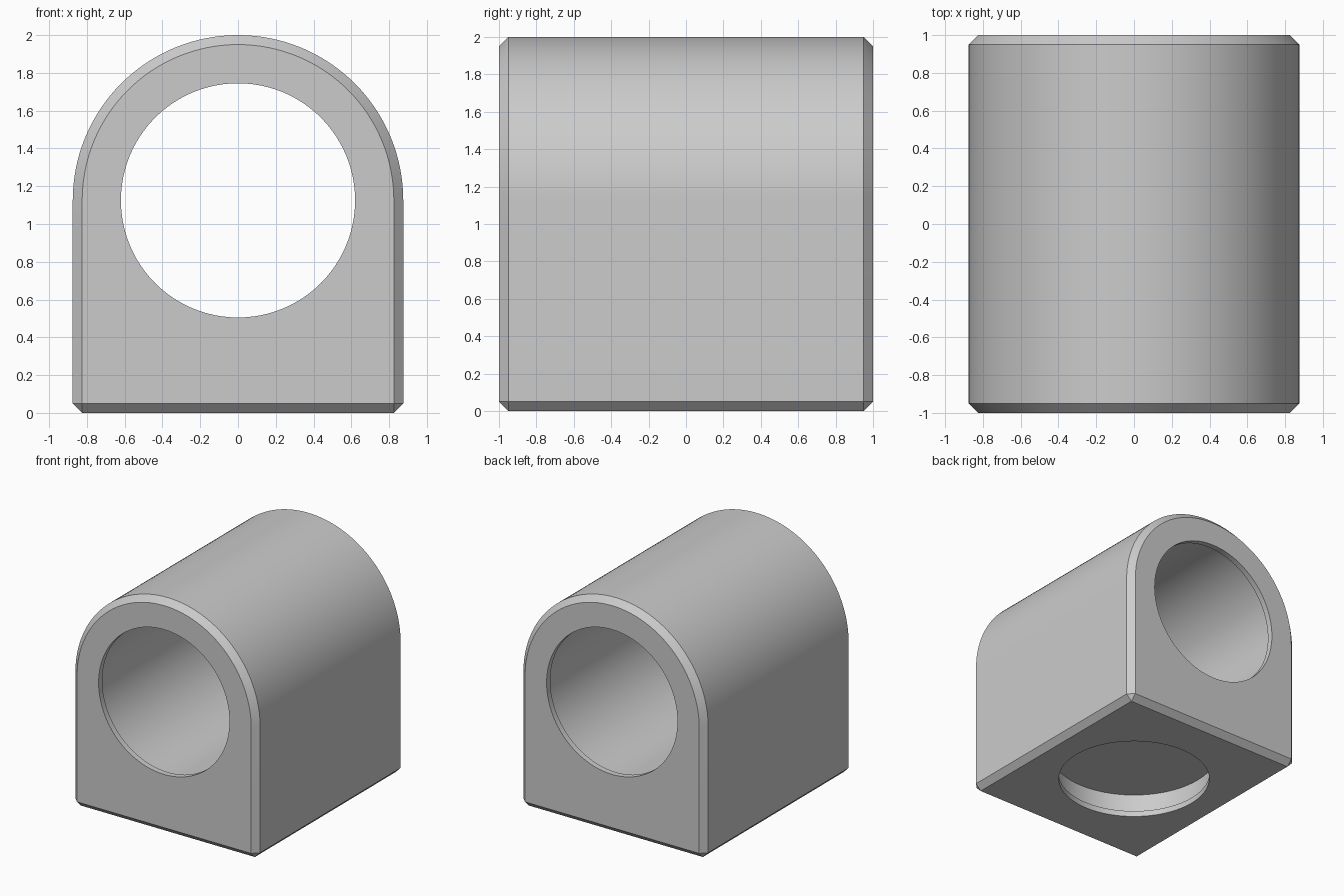
import bpy, bmesh, math
from mathutils import Matrix

cube = bpy.data.objects.get("Cube")
if cube:
    bpy.data.objects.remove(cube, do_unlink=True)

HALF_W, HALF_D, AXIS_Z = 0.875, 1.0, 1.125
CHAMFER, LIP = 0.05, 0.05
BORE_RIM, POCKET_RIM, INNER_R = 0.62, 0.61, 0.67
POCKET_TOP = 0.235

grey = bpy.data.materials.new("light_grey")
grey.use_nodes = True
colour = (0.6, 0.6, 0.6, 1)
grey.diffuse_color = colour
grey.node_tree.nodes["Principled BSDF"].inputs["Base Color"].default_value = colour


def make_object(name, bm):
    bmesh.ops.recalc_face_normals(bm, faces=bm.faces)
    mesh = bpy.data.meshes.new(name)
    bm.to_mesh(mesh)
    bm.free()
    mesh.materials.append(grey)
    obj = bpy.data.objects.new(name, mesh)
    bpy.context.collection.objects.link(obj)
    return obj


def turned_cutter(name, profile, matrix):
    """Revolve a (radius, height) profile around z, then place it."""
    bm = bmesh.new()
    verts = [bm.verts.new((r, 0, z)) for r, z in profile]
    edges = [bm.edges.new(pair) for pair in zip(verts, verts[1:])]
    bmesh.ops.spin(bm, geom=verts + edges, cent=(0, 0, 0), axis=(0, 0, 1),
                   angle=2 * math.pi, steps=96, use_merge=True)
    bmesh.ops.remove_doubles(bm, verts=bm.verts, dist=0.0001)
    bmesh.ops.transform(bm, matrix=matrix, verts=bm.verts)
    obj = make_object(name, bm)
    obj.hide_render = True
    return obj


# Arched block: flat base, straight sides and a half-round top
bm = bmesh.new()
steps = 64
outline = [(-HALF_W, 0), (HALF_W, 0)]
for i in range(steps + 1):
    a = math.pi * i / steps
    outline.append((HALF_W * math.cos(a), AXIS_Z + HALF_W * math.sin(a)))
face = bm.faces.new([bm.verts.new((x, -HALF_D, z)) for x, z in outline])
moved = bmesh.ops.extrude_face_region(bm, geom=[face])["geom"]
bmesh.ops.translate(bm, vec=(0, 2 * HALF_D, 0),
                    verts=[v for v in moved if isinstance(v, bmesh.types.BMVert)])
block = make_object("arched_block", bm)

# Chamfer on every outer edge
bevel = block.modifiers.new("chamfer", "BEVEL")
bevel.width = CHAMFER
bevel.segments = 1
bevel.limit_method = "ANGLE"
bevel.angle_limit = math.radians(30)

# Through bore and base pocket, each slightly wider behind a thin rim
out, step = HALF_D + 0.2, HALF_D - LIP
bore = [(0, -out), (BORE_RIM, -out), (BORE_RIM, -step), (INNER_R, -step),
        (INNER_R, step), (BORE_RIM, step), (BORE_RIM, out), (0, out)]
pocket = [(0, -0.2), (POCKET_RIM, -0.2), (POCKET_RIM, LIP), (INNER_R, LIP),
          (INNER_R, POCKET_TOP), (0, POCKET_TOP)]
cutters = [
    turned_cutter("bore_cutter", bore, Matrix.Translation((0, 0, AXIS_Z))
                  @ Matrix.Rotation(math.pi / 2, 4, "X")),
    turned_cutter("base_pocket_cutter", pocket, Matrix.Identity(4)),
]
for c in cutters:
    cut = block.modifiers.new(c.name, "BOOLEAN")
    cut.operation = "DIFFERENCE"
    cut.solver = "EXACT"
    cut.object = c

bpy.ops.object.select_all(action="DESELECT")
bpy.context.view_layer.objects.active = block
block.select_set(True)
for name in [m.name for m in block.modifiers]:
    bpy.ops.object.modifier_apply(modifier=name)
for c in cutters:
    bpy.data.objects.remove(c, do_unlink=True)

# Smooth curves with crisp chamfers and rims
bpy.ops.object.shade_smooth_by_angle(angle=math.radians(25))
